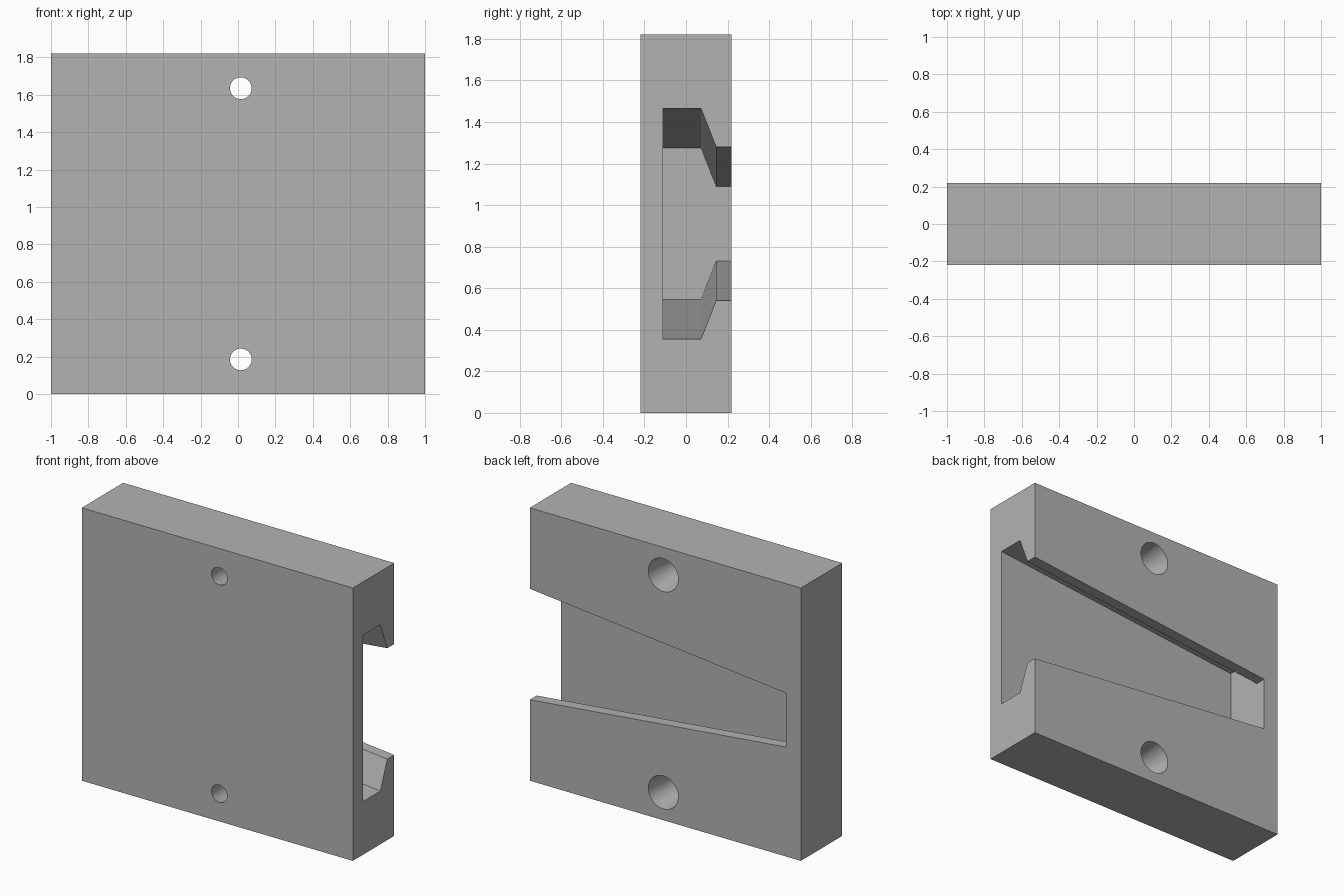
import bpy
import bmesh
from math import pi
from mathutils import Matrix

cube = bpy.data.objects.get("Cube")
if cube:
    bpy.data.objects.remove(cube, do_unlink=True)

HEIGHT, HALF_DEPTH, MID = 1.82, 0.218, 0.91

grey = bpy.data.materials.new("plain grey")
grey.use_nodes = True
colour = (0.45, 0.45, 0.45, 1)
grey.diffuse_color = colour
grey.node_tree.nodes["Principled BSDF"].inputs["Base Color"].default_value = colour


def make_object(name, bm):
    bmesh.ops.recalc_face_normals(bm, faces=bm.faces)
    mesh = bpy.data.meshes.new(name)
    bm.to_mesh(mesh)
    bm.free()
    mesh.materials.append(grey)
    obj = bpy.data.objects.new(name, mesh)
    bpy.context.collection.objects.link(obj)
    return obj


def cut(target, cutter):
    mod = target.modifiers.new(cutter.name, "BOOLEAN")
    mod.operation = "DIFFERENCE"
    mod.solver = "EXACT"
    mod.object = cutter
    bpy.context.view_layer.objects.active = target
    bpy.ops.object.modifier_apply(modifier=mod.name)
    bpy.data.objects.remove(cutter, do_unlink=True)


# Solid block
bm = bmesh.new()
bmesh.ops.create_cube(bm, size=1)
bmesh.ops.scale(bm, vec=(2, 2 * HALF_DEPTH, HEIGHT), verts=bm.verts)
bmesh.ops.translate(bm, vec=(0, 0, MID), verts=bm.verts)
block = make_object("mounting_block", bm)

# Undercut slot that tapers along x: (y, half height at the open end)
profile = [(-0.11, 0.555), (0.072, 0.555), (0.145, 0.37), (0.3, 0.37)]
X_CLOSED, X_OPEN, TAPER = -0.89, 1.0, 0.19
OVERRUN = 0.1


def slot_ring(bm, x):
    shrink = TAPER * (X_OPEN - x) / (X_OPEN - X_CLOSED)
    points = [(y, MID + h - shrink) for y, h in profile]
    points += [(y, MID - h + shrink) for y, h in reversed(profile)]
    return [bm.verts.new((x, y, z)) for y, z in points]


bm = bmesh.new()
closed_end = slot_ring(bm, X_CLOSED)
open_end = slot_ring(bm, X_OPEN + OVERRUN)
bm.faces.new(closed_end)
bm.faces.new(open_end)
for i in range(len(closed_end)):
    j = (i + 1) % len(closed_end)
    bm.faces.new((closed_end[i], closed_end[j], open_end[j], open_end[i]))
cut(block, make_object("slot_cutter", bm))

# Conical screw holes, wide at the back, narrow at the front
FRONT_R, BACK_R = 0.058, 0.11
extra = (BACK_R - FRONT_R) * OVERRUN / (2 * HALF_DEPTH)
for z in (0.185, HEIGHT - 0.185):
    bm = bmesh.new()
    bmesh.ops.create_cone(
        bm, cap_ends=True, segments=48,
        radius1=BACK_R + extra, radius2=FRONT_R - extra,
        depth=2 * (HALF_DEPTH + OVERRUN),
        matrix=Matrix.Translation((0.015, 0, z)) @ Matrix.Rotation(pi / 2, 4, "X"))
    cut(block, make_object("hole_cutter", bm))

# Smooth hole walls, sharp block edges
bpy.ops.object.select_all(action="DESELECT")
block.select_set(True)
bpy.context.view_layer.objects.active = block
bpy.ops.object.shade_smooth_by_angle(angle=pi / 9)
